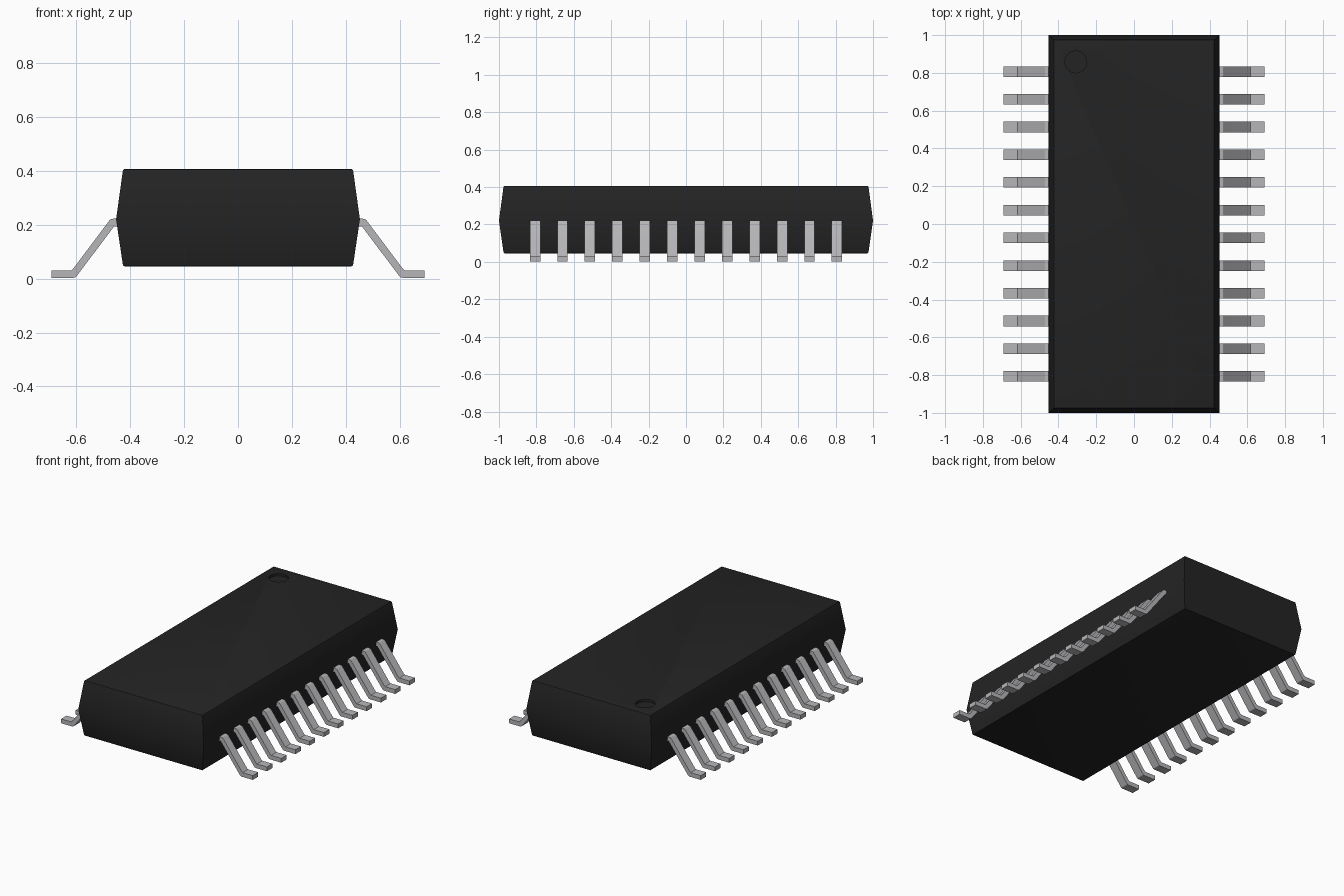
import bpy, bmesh

if "Cube" in bpy.data.objects:
    bpy.data.objects.remove(bpy.data.objects["Cube"])


def material(name, rgb):
    m = bpy.data.materials.new(name)
    m.diffuse_color = (*rgb, 1)
    m.use_nodes = True
    m.node_tree.nodes["Principled BSDF"].inputs["Base Color"].default_value = m.diffuse_color
    return m


black = material("black_plastic", (0.0175, 0.0175, 0.0175))
metal = material("tinned_metal", (0.47, 0.47, 0.49))


def add_object(name, bm, mat):
    bmesh.ops.recalc_face_normals(bm, faces=bm.faces)
    mesh = bpy.data.meshes.new(name)
    bm.to_mesh(mesh)
    bm.free()
    mesh.materials.append(mat)
    ob = bpy.data.objects.new(name, mesh)
    bpy.context.collection.objects.link(ob)
    return ob


def select_only(ob):
    bpy.ops.object.select_all(action='DESELECT')
    ob.select_set(True)
    bpy.context.view_layer.objects.active = ob


# Body: three rectangular rings, widest at the mould parting line
BOTTOM, MIDDLE, TOP = 0.045, 0.22, 0.407
bm = bmesh.new()
rings = []
for z, hx, hy in ((BOTTOM, 0.426, 0.975), (MIDDLE, 0.452, 1.0), (TOP, 0.426, 0.975)):
    rings.append([bm.verts.new((sx * hx, sy * hy, z))
                  for sx, sy in ((-1, -1), (1, -1), (1, 1), (-1, 1))])
for low, high in zip(rings, rings[1:]):
    for i in range(4):
        j = (i + 1) % 4
        bm.faces.new((low[i], low[j], high[j], high[i]))
bm.faces.new(rings[0][::-1])
bm.faces.new(rings[-1])
rims = [e for e in bm.edges
        if e.verts[0].co.z == e.verts[1].co.z and abs(e.verts[0].co.z - MIDDLE) > 0.05]
bmesh.ops.bevel(bm, geom=rims, offset=0.007, segments=2, profile=0.5, affect='EDGES')
body = add_object("body", bm, black)

# Pin one marker: shallow round dimple cut into the top
bpy.ops.mesh.primitive_cylinder_add(vertices=32, radius=0.058, depth=0.04,
                                    location=(-0.308, 0.858, TOP + 0.005))
cutter = bpy.context.object
cutter.name = "dimple_cutter"
cutter.hide_render = True
cutter.data.materials.append(black)
select_only(body)
cut = body.modifiers.new("dimple", 'BOOLEAN')
cut.object = cutter
cut.operation = 'DIFFERENCE'
cut.solver = 'EXACT'
bpy.ops.object.modifier_apply(modifier=cut.name)
bpy.data.objects.remove(cutter)
select_only(body)
bpy.ops.object.shade_smooth_by_angle(angle=0.6)

# Leads: gull-wing profile (x, z), extruded along y and repeated on both sides
PROFILE = [(0.43, 0.222), (0.464, 0.222), (0.472, 0.220), (0.479, 0.213),
           (0.610, 0.038), (0.618, 0.031), (0.691, 0.031), (0.691, 0.003),
           (0.611, 0.003), (0.603, 0.005), (0.597, 0.011), (0.459, 0.194), (0.43, 0.194)]
COUNT, SPAN, WIDTH = 12, 0.807, 0.056
for side, name in ((-1, "left"), (1, "right")):
    for n in range(COUNT):
        y = -SPAN + 2 * SPAN * n / (COUNT - 1)
        bm = bmesh.new()
        face = bm.faces.new([bm.verts.new((side * x, y - WIDTH / 2, z)) for x, z in PROFILE])
        out = bmesh.ops.extrude_face_region(bm, geom=[face], use_keep_orig=True)
        moved = [v for v in out["geom"] if isinstance(v, bmesh.types.BMVert)]
        bmesh.ops.translate(bm, verts=moved, vec=(0, WIDTH, 0))
        lead = add_object(f"{name}_lead_{n + 1}", bm, metal)
        select_only(lead)
        bpy.ops.object.shade_smooth_by_angle(angle=0.5)
